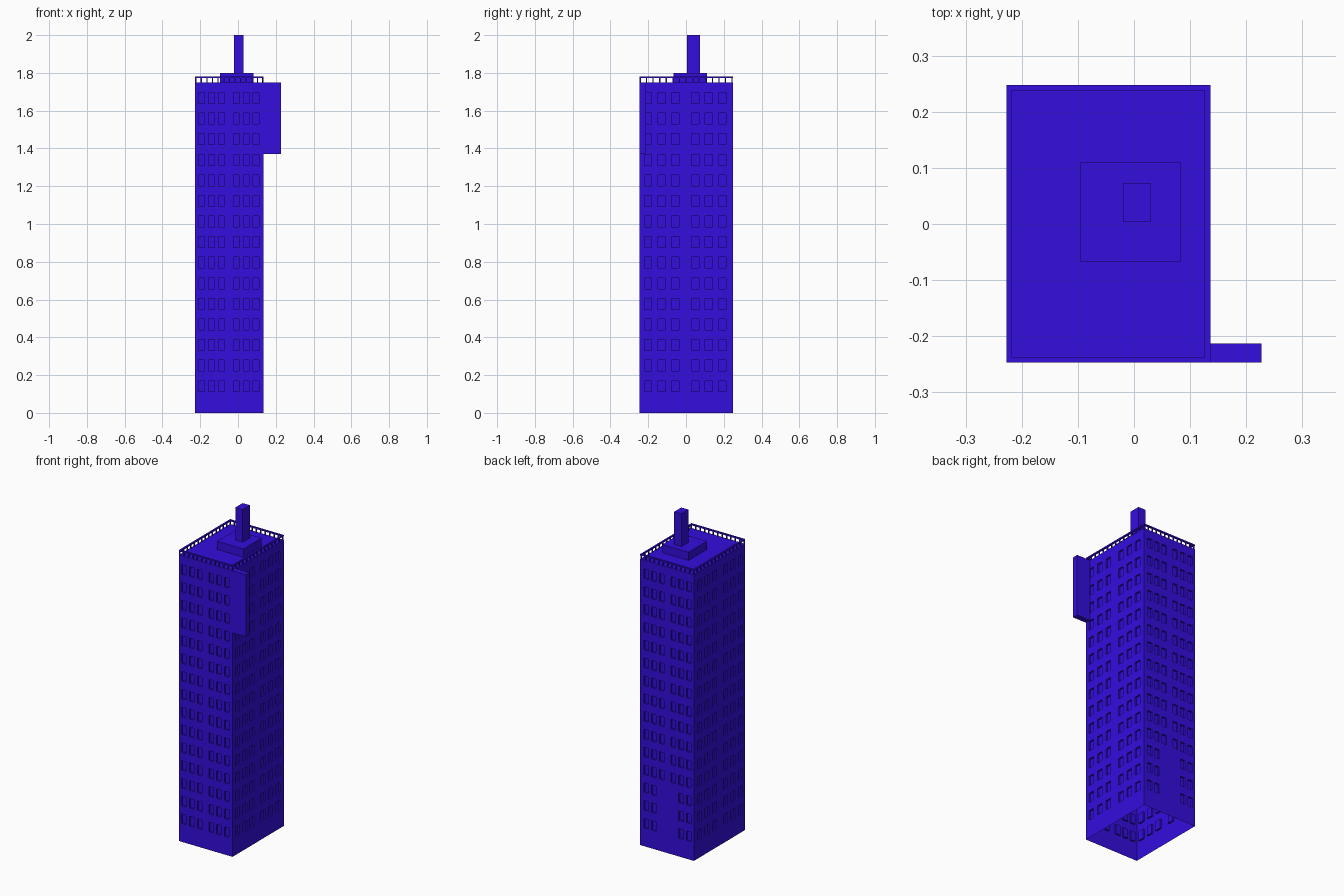
import bpy, bmesh
from mathutils import Vector

if "Cube" in bpy.data.objects:
    bpy.data.objects.remove(bpy.data.objects["Cube"])

X0, X1, Y0, Y1, ROOF = -0.227, 0.136, -0.247, 0.248, 1.75

blue = bpy.data.materials.new("blue")
blue.diffuse_color = (0.035, 0.004, 0.73, 1)
blue.use_nodes = True
blue.node_tree.nodes["Principled BSDF"].inputs["Base Color"].default_value = blue.diffuse_color


def finish(name, bm):
    me = bpy.data.meshes.new(name)
    bm.to_mesh(me)
    bm.free()
    me.materials.append(blue)
    ob = bpy.data.objects.new(name, me)
    bpy.context.collection.objects.link(ob)
    return ob


def add_box(bm, x0, x1, y0, y1, z0, z1):
    vs = bmesh.ops.create_cube(bm, size=1)["verts"]
    for v in vs:
        v.co = Vector(((x0 + x1) / 2 + v.co.x * (x1 - x0),
                       (y0 + y1) / 2 + v.co.y * (y1 - y0),
                       (z0 + z1) / 2 + v.co.z * (z1 - z0)))


def box(name, *dims):
    bm = bmesh.new()
    add_box(bm, *dims)
    return finish(name, bm)


# Tower shell, open underneath, with recessed windows
cols_x = [(c - 0.0155, c + 0.0155) for c in (-0.193, -0.14, -0.087, -0.009, 0.044, 0.096)]
cols_y = [(c - 0.0195, c + 0.0195) for c in (-0.201, -0.129, -0.057, 0.049, 0.12, 0.192)]
rows = [(0.112 + i * 0.109, 0.170 + i * 0.109) for i in range(15)]
z_cuts = [0] + [z for r in rows for z in r] + [ROOF]

bm = bmesh.new()
windows = []


def wall(point, lo, hi, cols, flip, door_gap=False):
    cuts = [lo] + [u for c in cols for u in c] + [hi]
    grid = [[bm.verts.new(point(u, z)) for z in z_cuts] for u in cuts]
    for i in range(len(cuts) - 1):
        for j in range(len(z_cuts) - 1):
            q = [grid[i][j], grid[i + 1][j], grid[i + 1][j + 1], grid[i][j + 1]]
            f = bm.faces.new(q[::-1] if flip else q)
            blank = door_gap and i // 2 in (2, 3) and j // 2 < 3
            if i % 2 and j % 2 and not blank:
                windows.append(f)


wall(lambda u, z: (u, Y0, z), X0, X1, cols_x, False)
wall(lambda u, z: (X1, u, z), Y0, Y1, cols_y, False)
wall(lambda u, z: (u, Y1, z), X0, X1, cols_x, True, door_gap=True)
wall(lambda u, z: (X0, u, z), Y0, Y1, cols_y, True)
bm.normal_update()
bmesh.ops.inset_individual(bm, faces=windows, thickness=0, depth=-0.01)
bm.faces.new([bm.verts.new(p) for p in
              ((X0, Y0, ROOF), (X1, Y0, ROOF), (X1, Y1, ROOF), (X0, Y1, ROOF))])
bmesh.ops.remove_doubles(bm, verts=bm.verts[:], dist=1e-5)
finish("tower_walls", bm)

# Roof railing: top bars and posts
T, TOP, BAR = 0.010, 1.78, 1.772
bm = bmesh.new()
for y in (Y0, Y1 - T):
    add_box(bm, X0, X1, y, y + T, BAR, TOP)
    for i in range(13):
        x = X0 + i * (X1 - X0 - 0.006) / 12
        add_box(bm, x, x + 0.006, y + 0.002, y + 0.008, ROOF, BAR)
for x in (X0, X1 - T):
    add_box(bm, x, x + T, Y0 + T, Y1 - T, BAR, TOP)
    for i in range(1, 14):
        y = Y0 + i * (Y1 - Y0 - 0.006) / 14
        add_box(bm, x + 0.002, x + 0.008, y, y + 0.006, ROOF, BAR)
finish("roof_railing", bm)

# Roof housing, chimney mast and side sign panel
box("roof_housing", -0.095, 0.083, -0.067, 0.110, ROOF, 1.80)
box("roof_mast", -0.020, 0.029, 0.004, 0.073, 1.80, 2.0)
box("side_sign_panel", X1, 0.227, Y0, -0.213, 1.37, ROOF)
